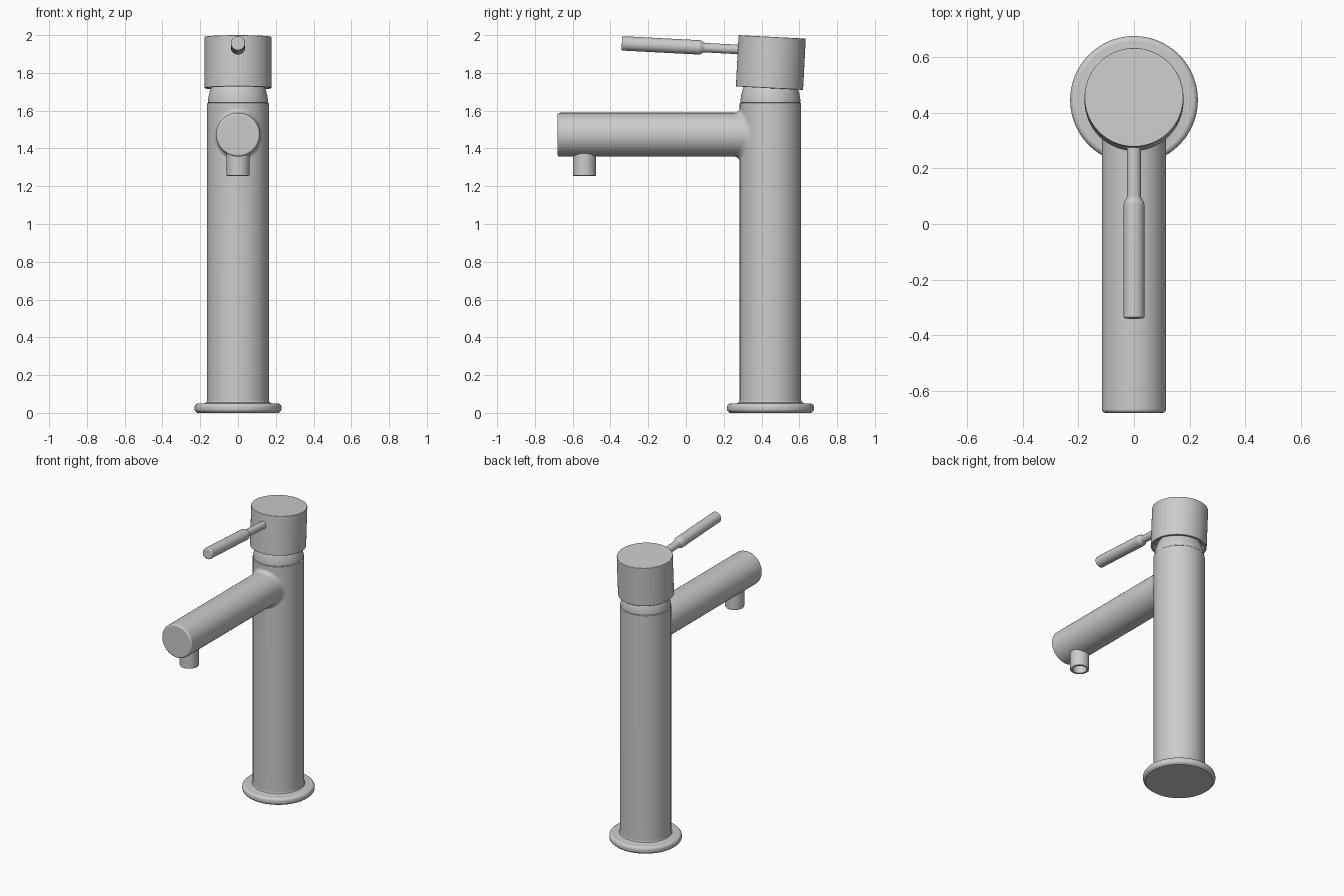
import bpy, bmesh, math
from mathutils import Vector

if "Cube" in bpy.data.objects:
    bpy.data.objects.remove(bpy.data.objects["Cube"])

SEG = 96
CY = 0.447            # y of the column axis
BODY_R = 0.163
TILT = math.radians(3)


def rounded(profile, steps=5):
    """Replace each (r, z, fillet) corner by a small curve."""
    out = []
    for i, p in enumerate(profile):
        c = Vector(p[:2])
        f = p[2] if len(p) > 2 else 0
        if not f:
            out.append(c)
            continue
        a = c + (Vector(profile[i - 1][:2]) - c).normalized() * f
        b = c + (Vector(profile[i + 1][:2]) - c).normalized() * f
        for k in range(steps + 1):
            t = k / steps
            # weighted conic = true quarter circle on square corners
            w = [(1 - t) ** 2, 2 * t * (1 - t) * 0.7071, t * t]
            out.append((a * w[0] + c * w[1] + b * w[2]) / sum(w))
    return out


def finish(name, bm, loc=(0, 0, 0), rot_x=0):
    bmesh.ops.recalc_face_normals(bm, faces=bm.faces)
    me = bpy.data.meshes.new(name)
    bm.to_mesh(me)
    bm.free()
    ob = bpy.data.objects.new(name, me)
    bpy.context.collection.objects.link(ob)
    ob.location = loc
    ob.rotation_euler.x = rot_x
    bpy.ops.object.select_all(action='DESELECT')
    ob.select_set(True)
    bpy.context.view_layer.objects.active = ob
    bpy.ops.object.shade_smooth_by_angle(angle=math.radians(32))
    ob.modifiers.new("normals", 'WEIGHTED_NORMAL').keep_sharp = True
    return ob


def skin(bm, rings):
    """Bridge successive rings of vertices and cap both ends."""
    for a, b in zip(rings, rings[1:]):
        for i in range(len(a)):
            j = (i + 1) % len(a)
            bm.faces.new((a[i], a[j], b[j], b[i]))
    bm.faces.new(rings[0])
    bm.faces.new(rings[-1])


def lathe(name, profile, loc, rot_x=0, seg=SEG):
    bm = bmesh.new()
    rings = []
    for r, z in rounded(profile):
        rings.append([bm.verts.new((r * math.cos(2 * math.pi * i / seg),
                                    r * math.sin(2 * math.pi * i / seg), z))
                      for i in range(seg)])
    skin(bm, rings)
    return finish(name, bm, loc, rot_x)


# Column with rounded foot flange and small fillet
lathe("column", [(0.215, 0), (0.23, 0.012, 0.008), (0.23, 0.05, 0.02),
                 (0.18, 0.05), (0.168, 0.055), (BODY_R, 0.066),
                 (BODY_R, 1.641, 0.004), (0.14, 1.641)], (0, CY, 0))

# Domed neck under the cap
lathe("neck", [(0.15, 1.636), (0.159, 1.643), (0.158, 1.662), (0.154, 1.685),
               (0.147, 1.71), (0.137, 1.735), (0.12, 1.76)], (0, CY, 0))

# Tilted cap with a recessed underside
lathe("cap", [(0.155, 0.035), (0.163, 0.0, 0.003), (0.178, 0.0, 0.004),
              (0.178, 0.272, 0.004), (0.12, 0.272)], (0, 0.442, 1.719), -TILT)

# Lever: thin stem and thicker grip
lathe("lever", [(0.025, 0), (0.025, 0.2), (0.027, 0.208), (0.036, 0.222),
                (0.038, 0.23), (0.038, 0.641, 0.008), (0.015, 0.641)],
      (0, 0.30, 1.923), math.pi / 2 - TILT, 48)

# Nozzle with hollow outlet
lathe("nozzle", [(0.045, 0.06), (0.045, 0, 0.003), (0.061, 0, 0.005),
                 (0.061, 0.14)], (0, -0.538, 1.255), 0, 48)

# Spout: rounded end, then a fillet that follows the column surface
SPOUT_R, SPOUT_Z, TIP = 0.116, 1.473, -0.68


def surface_y(x):
    return CY - math.sqrt(BODY_R ** 2 - x * x)


bm = bmesh.new()
angles = [2 * math.pi * i / SEG for i in range(SEG)]
rings = []
for r, y in rounded([(0.07, TIP), (SPOUT_R, TIP, 0.012), (SPOUT_R, 0.2)]):
    rings.append([bm.verts.new((r * math.cos(t), y, SPOUT_Z + r * math.sin(t)))
                  for t in angles])
for k in range(9):
    phi = math.pi / 2 * k / 8
    ring = []
    for t in angles:
        f = 0.03 - 0.012 * math.cos(t) ** 2
        r = SPOUT_R + f * (1 - math.cos(phi))
        x = r * math.cos(t)
        y = surface_y(x) - f * (1 - math.sin(phi)) + 0.001
        ring.append(bm.verts.new((x, y, SPOUT_Z + r * math.sin(t))))
    rings.append(ring)
# closing ring hidden inside the column
rings.append([bm.verts.new((0.09 * math.cos(t), CY, SPOUT_Z + 0.09 * math.sin(t)))
              for t in angles])
skin(bm, rings)
finish("spout", bm)
